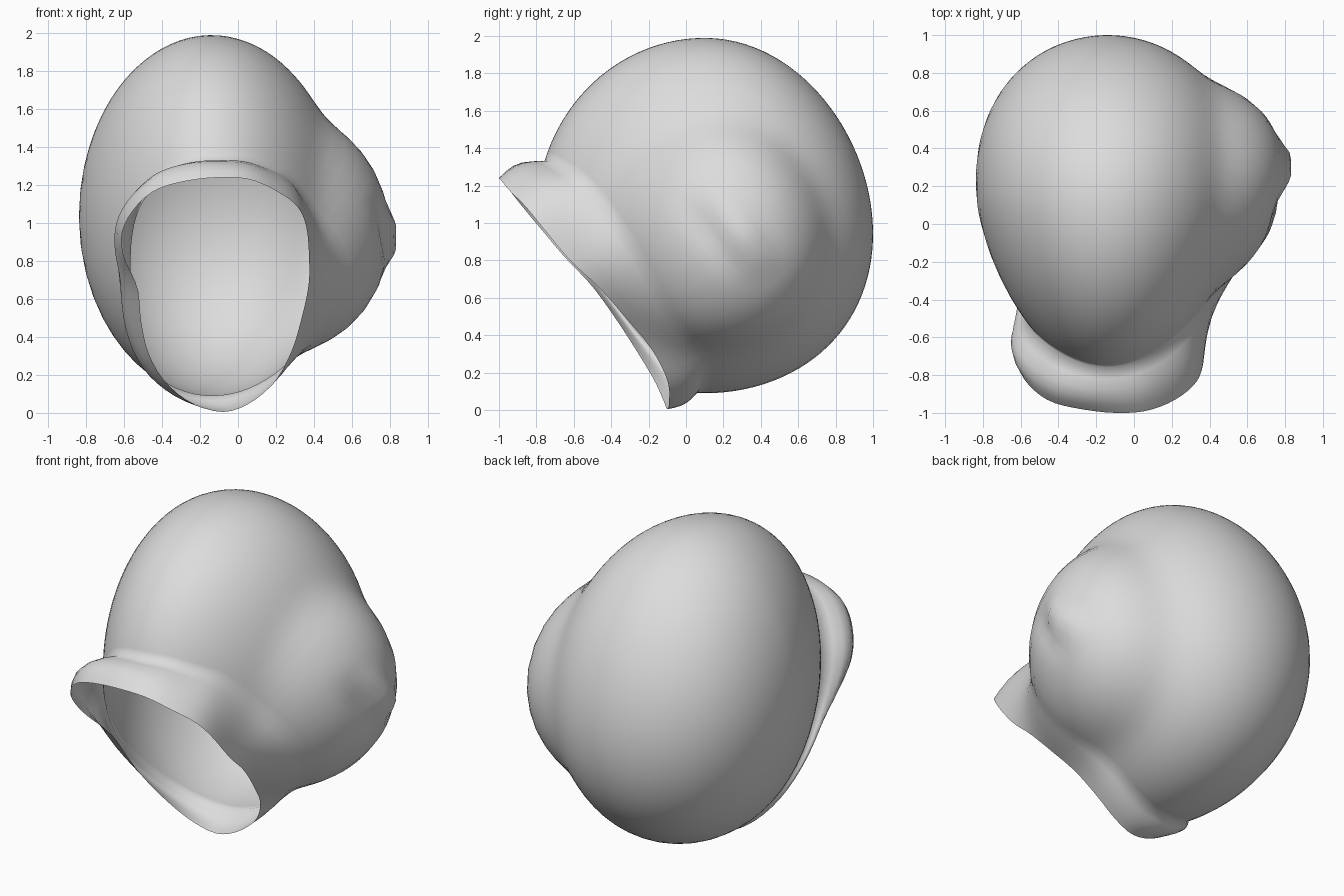
import bpy, bmesh, math
from mathutils import Vector

if "Cube" in bpy.data.objects:
    bpy.data.objects.remove(bpy.data.objects["Cube"])

SEG, RINGS = 72, 40
CENTER = Vector((-0.14, 0.10, 1.04))
BACK = Vector((0, 0.81, 0.59)).normalized()      # away from the mouth

# Mouth rim, clockwise from the top
RIM = [Vector(p) for p in (
    (-0.10, -1.00, 1.24), (0.06, -0.99, 1.23), (0.20, -0.94, 1.17), (0.31, -0.86, 1.09),
    (0.36, -0.77, 0.98), (0.375, -0.62, 0.80), (0.37, -0.47, 0.66), (0.33, -0.31, 0.48),
    (0.28, -0.18, 0.32), (0.19, -0.10, 0.16), (0.06, -0.09, 0.05), (-0.08, -0.10, 0.005),
    (-0.24, -0.12, 0.05), (-0.38, -0.17, 0.16), (-0.47, -0.26, 0.31), (-0.51, -0.37, 0.48),
    (-0.53, -0.50, 0.66), (-0.60, -0.65, 0.82), (-0.61, -0.76, 0.95), (-0.55, -0.86, 1.07),
    (-0.44, -0.94, 1.17), (-0.28, -0.98, 1.22))]

# Lobes of the shell: centre and half sizes
BODY = (CENTER, (0.69, 0.90, 0.95))
SPIRE = (Vector((0.25, 0.18, 0.95)), (0.53, 0.57, 0.62))
KNOB = (Vector((0.68, 0.28, 0.93)), (0.14, 0.14, 0.14))


def ray(d, lobe):
    """Distance from the centre to the far side of a lobe along d."""
    o = CENTER - lobe[0]
    a = sum((d[i] / lobe[1][i]) ** 2 for i in range(3))
    b = sum(d[i] * o[i] / lobe[1][i] ** 2 for i in range(3))
    c = sum((o[i] / lobe[1][i]) ** 2 for i in range(3)) - 1
    disc = b * b - a * c
    return (-b + math.sqrt(disc)) / a if disc > 0 else 0.0


def soft_max(a, b, k):
    return max(a, b) + math.log(1 + math.exp(-k * abs(a - b))) / k


def surface(d):
    """Point on the softly blended shell in direction d."""
    d = d.normalized()
    r = soft_max(soft_max(ray(d, BODY), ray(d, SPIRE), 26), ray(d, KNOB), 45)
    p = CENTER + d * r
    # small pit where the spiral winds in beside the knob
    p -= d * 0.05 * math.exp(-(p - Vector((0.77, 0.12, 0.97))).length_squared / 0.007)
    # the shell is narrower toward the mouth and sags toward the back
    taper = 0.15 if p.y > 0.1 or p.x > CENTER.x else 0.21
    p.x = CENTER.x + (p.x - CENTER.x) * (1 + taper * (p.y - 0.1) / 0.9)
    p.z -= 0.12 * max(0, p.y - 0.1) ** 2
    return p


def loop_point(t):
    """Closed smooth curve through the rim points."""
    n = len(RIM)
    i, f = int(t) % n, t - int(t)
    a, b, c, d = (RIM[(i + k) % n] for k in (-1, 0, 1, 2))
    return 0.5 * (2 * b + (c - a) * f + (2 * a - 5 * b + 4 * c - d) * f * f
                  + (3 * b - a - 3 * c + d) * f ** 3)


rim = [loop_point(i * len(RIM) / SEG) for i in range(SEG)]
mid = sum(rim, Vector()) / SEG
outs = []
for p in rim:
    out = p - mid
    outs.append((out - BACK * out.dot(BACK)).normalized())
# The lip runs further back on the spire side
dirs = [(p + BACK * (0.2 + 0.2 * max(0, o.x) ** 1.5) - CENTER).normalized()
        for p, o in zip(rim, outs)]
neck = [surface(d) for d in dirs]

# Flared lip between rim and neck, fuller on the left and at the top
rings = [rim]
for f in (0.2, 0.4, 0.6, 0.8):
    ring = []
    for p, q, o in zip(rim, neck, outs):
        push = 0.03 + 0.01 * o.z + (0.022 if o.x > 0 else 0.045) * -o.x
        ring.append(p.lerp(q, f) + o * push * math.sin(math.pi * f))
    rings.append(ring)
rings.append(neck)

# Body rings closing toward the back
for k in range(1, RINGS):
    rings.append([surface(d.slerp(BACK, k / RINGS)) for d in dirs])

bm = bmesh.new()
grid = [[bm.verts.new(p) for p in ring] for ring in rings]
for a, b in zip(grid, grid[1:]):
    for i in range(SEG):
        j = (i + 1) % SEG
        bm.faces.new((a[i], a[j], b[j], b[i]))
pole = bm.verts.new(surface(BACK))
for i in range(SEG):
    bm.faces.new((grid[-1][i], grid[-1][(i + 1) % SEG], pole))
bmesh.ops.recalc_face_normals(bm, faces=bm.faces)
# the back pole must face outward
bm.normal_update()
if pole.normal.dot(BACK) < 0:
    bmesh.ops.reverse_faces(bm, faces=bm.faces)
for f in bm.faces:
    f.smooth = True
mesh = bpy.data.meshes.new("snail_shell")
bm.to_mesh(mesh)
bm.free()

shell = bpy.data.objects.new("snail_shell", mesh)
bpy.context.collection.objects.link(shell)
mat = bpy.data.materials.new("pale_grey")
mat.diffuse_color = (0.72, 0.72, 0.72, 1)
mat.use_nodes = True
mat.node_tree.nodes["Principled BSDF"].inputs["Base Color"].default_value = mat.diffuse_color
mesh.materials.append(mat)
